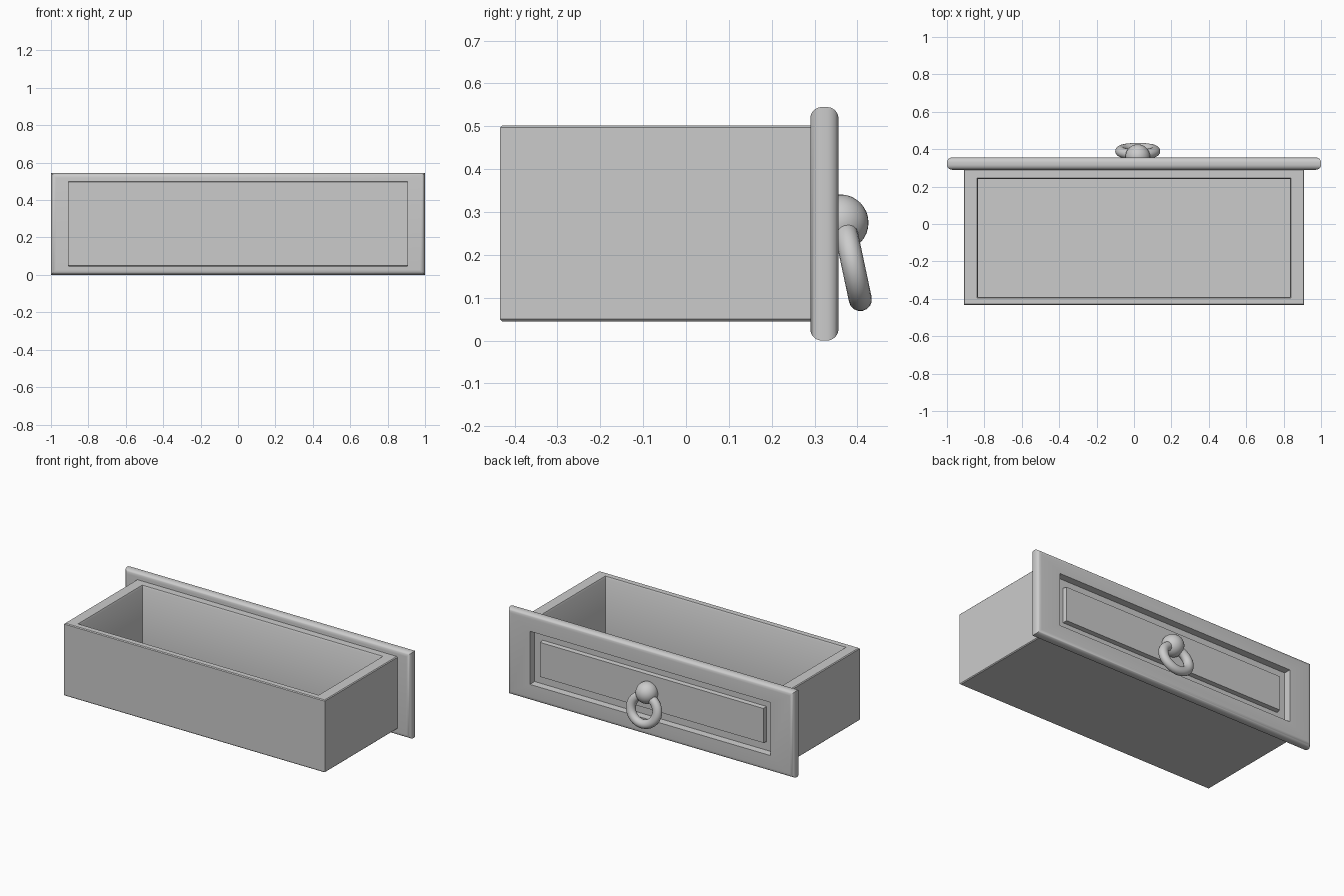
import bpy, bmesh
from math import sin, cos, pi, radians

if "Cube" in bpy.data.objects:
    bpy.data.objects.remove(bpy.data.objects["Cube"])


def smooth(obj, angle=35):
    bpy.ops.object.select_all(action='DESELECT')
    obj.select_set(True)
    bpy.context.view_layer.objects.active = obj
    bpy.ops.object.shade_smooth_by_angle(angle=radians(angle))


def loft(name, loops, place):
    """Skin rectangles (x0, x1, v0, v1, depth) in sequence and cap both ends."""
    bm = bmesh.new()
    rings = []
    for x0, x1, v0, v1, d in loops:
        corners = ((x0, v0), (x1, v0), (x1, v1), (x0, v1))
        rings.append([bm.verts.new(place(x, v, d)) for x, v in corners])
    for a, b in zip(rings, rings[1:]):
        for i in range(4):
            j = (i + 1) % 4
            bm.faces.new((a[i], a[j], b[j], b[i]))
    bm.faces.new(rings[0])
    bm.faces.new(rings[-1])
    bmesh.ops.recalc_face_normals(bm, faces=bm.faces)
    mesh = bpy.data.meshes.new(name)
    bm.to_mesh(mesh)
    bm.free()
    obj = bpy.data.objects.new(name, mesh)
    bpy.context.collection.objects.link(obj)
    return obj


# Open drawer box: outside up, over the rim, down to the floor
X, Y0, Y1 = 0.91, -0.434, 0.292
IX, IY0, IY1 = 0.835, -0.39, 0.24
c = 0.005
box = loft("drawer_box", [
    (-X + c, X - c, Y0 + c, Y1, 0.045),
    (-X, X, Y0, Y1, 0.045 + c),
    (-X, X, Y0, Y1, 0.502 - c),
    (-X + c, X - c, Y0 + c, Y1, 0.502),
    (-IX - c, IX + c, IY0 - c, IY1 + c, 0.502),
    (-IX, IX, IY0, IY1, 0.502 - 2 * c),
    (-IX, IX, IY0, IY1, 0.09),
], lambda x, y, z: (x, y, z))
smooth(box)

# Front board: rounded rim, sunk groove and raised centre field
BACK, FACE, H, R, STEPS = 0.29, 0.356, 0.545, 0.027, 6


def inset(ix, iz, y):
    return (-1 + ix, 1 - ix, iz, H - iz, y)


loops = []
for i in range(STEPS + 1):
    a = i / STEPS * pi / 2
    k = R * (1 - sin(a))
    loops.append(inset(k, k, BACK + R * (1 - cos(a))))
for i in range(STEPS + 1):
    a = i / STEPS * pi / 2
    k = R * (1 - cos(a))
    loops.append(inset(k, k, FACE - R * (1 - sin(a))))
loops += [
    inset(0.16, 0.105, FACE),
    inset(0.163, 0.108, 0.314),
    inset(0.218, 0.161, 0.314),
    inset(0.221, 0.164, 0.342),
]
board = loft("drawer_front", loops, lambda x, z, y: (x, y, z))
smooth(board)

# Round knob that holds the ring
bpy.ops.mesh.primitive_uv_sphere_add(segments=32, ring_count=16, radius=0.066,
                                     location=(0.02, 0.36, 0.275))
knob = bpy.context.object
knob.name = "handle_knob"
smooth(knob)

# Hanging ring, its lower end swung outward
bpy.ops.mesh.primitive_torus_add(major_segments=48, minor_segments=16,
                                 major_radius=0.0835, minor_radius=0.027,
                                 location=(0.02, 0.3895, 0.1775),
                                 rotation=(radians(102), 0, 0))
ring = bpy.context.object
ring.name = "handle_ring"
ring.scale.x = 1.09
smooth(ring)
